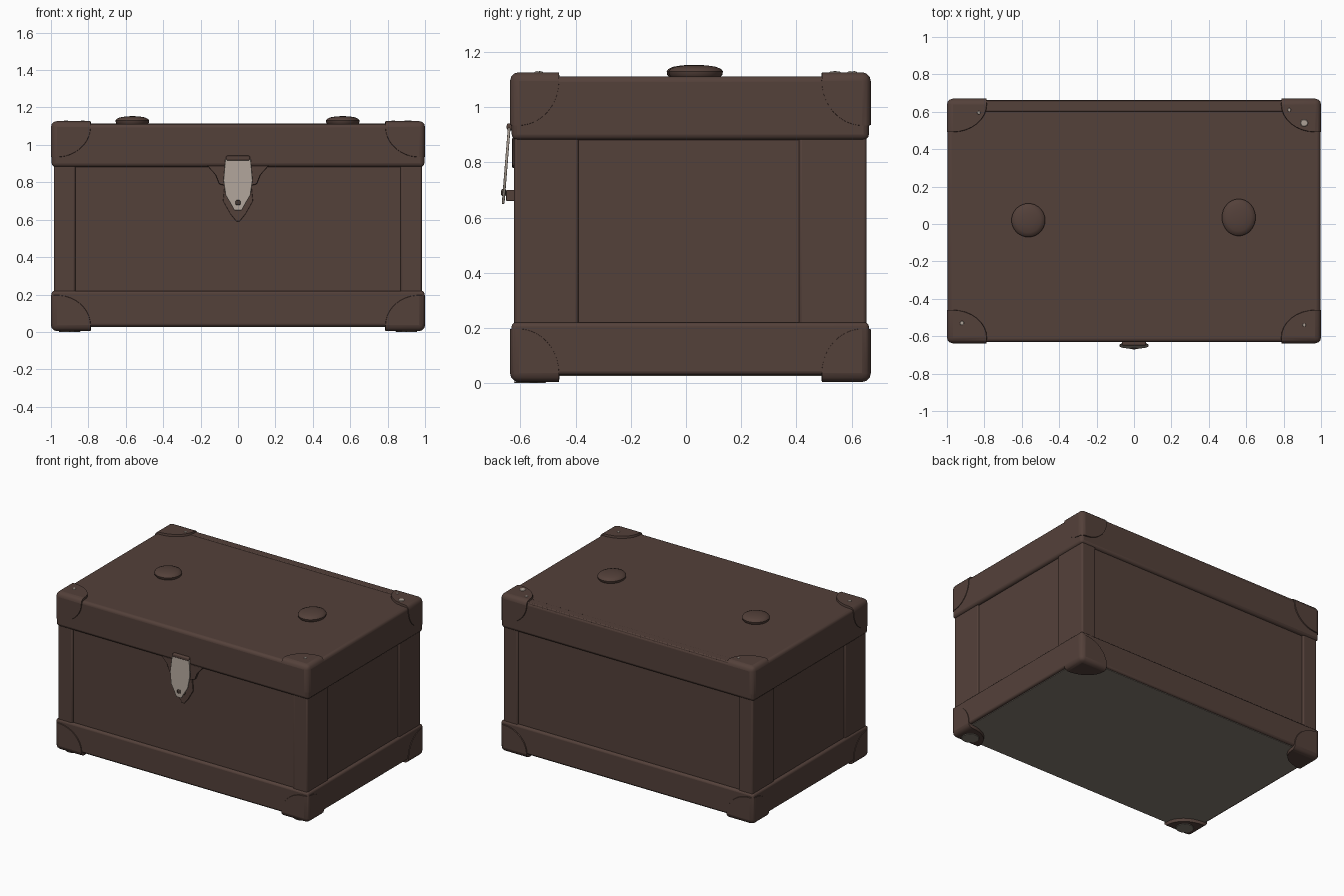
import bpy, bmesh, math
from mathutils import Vector

if "Cube" in bpy.data.objects:
    bpy.data.objects.remove(bpy.data.objects["Cube"], do_unlink=True)


def material(name, colour):
    m = bpy.data.materials.new(name)
    m.use_nodes = True
    m.diffuse_color = (*colour, 1)
    bsdf = next(n for n in m.node_tree.nodes if n.type == "BSDF_PRINCIPLED")
    bsdf.inputs["Base Color"].default_value = (*colour, 1)
    bsdf.inputs["Roughness"].default_value = 0.8
    return m


brown = material("brown leather", (0.088, 0.052, 0.042))
grey = material("grey underside", (0.23, 0.2, 0.165))
metal = material("worn metal", (0.42, 0.36, 0.31))
dark = material("dark iron", (0.06, 0.042, 0.034))


def smooth(obj):
    bpy.ops.object.select_all(action="DESELECT")
    obj.select_set(True)
    bpy.context.view_layer.objects.active = obj
    bpy.ops.object.shade_smooth_by_angle(angle=math.radians(35))


def finish(name, bm, mat, bevel=0):
    bmesh.ops.recalc_face_normals(bm, faces=bm.faces)
    mesh = bpy.data.meshes.new(name)
    bm.to_mesh(mesh)
    bm.free()
    mesh.materials.append(mat)
    obj = bpy.data.objects.new(name, mesh)
    bpy.context.collection.objects.link(obj)
    if bevel:
        mod = obj.modifiers.new("Soft edges", "BEVEL")
        mod.width, mod.segments = bevel, 3
        mod.limit_method = "ANGLE"
    smooth(obj)
    return obj


def box(name, lo, hi, mat=brown, bevel=0):
    lo, hi = Vector(lo), Vector(hi)
    bm = bmesh.new()
    bmesh.ops.create_cube(bm, size=1)
    bmesh.ops.scale(bm, vec=hi - lo, verts=bm.verts)
    bmesh.ops.translate(bm, vec=(lo + hi) / 2, verts=bm.verts)
    return finish(name, bm, mat, bevel)


def front_plate(name, half_profile, y_back, thickness, mat, bevel=0, lean=0):
    """Symmetric outline of (x, z) points, extruded toward the front."""
    outline = half_profile + [(-x, z) for x, z in reversed(half_profile)]
    top = half_profile[0][1]
    bm = bmesh.new()
    face = bm.faces.new([bm.verts.new((x, y_back - lean * (top - z), z)) for x, z in outline])
    new = bmesh.ops.extrude_face_region(bm, geom=[face])["geom"]
    moved = [v for v in new if isinstance(v, bmesh.types.BMVert)]
    bmesh.ops.translate(bm, vec=(0, -thickness, 0), verts=moved)
    return finish(name, bm, mat, bevel)


def lathe(name, profile, centre, mat, scale=(1, 1, 1), segments=32):
    bm = bmesh.new()
    verts = [bm.verts.new((r, 0, z)) for r, z in profile]
    edges = [bm.edges.new(pair) for pair in zip(verts, verts[1:])]
    bmesh.ops.spin(bm, geom=verts + edges, axis=(0, 0, 1), cent=(0, 0, 0),
                   angle=math.tau, steps=segments)
    bmesh.ops.remove_doubles(bm, verts=bm.verts, dist=0.0005)
    bmesh.ops.scale(bm, vec=scale, verts=bm.verts)
    bmesh.ops.translate(bm, vec=centre, verts=bm.verts)
    return finish(name, bm, mat)


def corner_cap(name, corner, inward):
    """Rounded box at a corner, trimmed by an ellipsoid."""
    far = corner + inward * 0.28
    cap = box(name, [min(p) for p in zip(corner, far)],
              [max(p) for p in zip(corner, far)], bevel=0.032)
    bm = bmesh.new()
    bmesh.ops.create_uvsphere(bm, u_segments=32, v_segments=20, radius=1)
    bmesh.ops.scale(bm, vec=(0.185, 0.15, 0.165), verts=bm.verts)
    bmesh.ops.translate(bm, vec=corner + inward * 0.03, verts=bm.verts)
    cutter = finish("cap_trimmer", bm, brown)
    cutter.hide_render = True
    trim = cap.modifiers.new("Trim", "BOOLEAN")
    trim.operation, trim.solver, trim.object = "INTERSECT", "EXACT", cutter
    bpy.context.view_layer.update()
    graph = bpy.context.evaluated_depsgraph_get()
    trimmed = bpy.data.meshes.new_from_object(cap.evaluated_get(graph))
    cap.modifiers.clear()
    cap.data = trimmed
    bpy.data.objects.remove(cutter, do_unlink=True)
    smooth(cap)


FRONT, BACK = -0.632, 0.663

# Body: recessed panels, wrapped by base band, corner posts and lid
box("body_panels", (-0.973, FRONT + 0.02, 0.06), (0.973, BACK - 0.02, 0.95))
box("base_band", (-0.996, FRONT, 0.03), (0.996, BACK, 0.22), bevel=0.014)
box("lid", (-0.996, FRONT, 0.882), (0.996, BACK, 1.112), bevel=0.02)
box("lid_back_rim", (-0.98, 0.602, 1.09), (0.98, BACK - 0.004, 1.115), bevel=0.006)
box("underside", (-0.975, FRONT + 0.015, 0.026), (0.975, BACK - 0.015, 0.05), grey)

for sx, side in ((-1, "right"), (1, "left")):
    xs = sorted((sx * 0.87, sx * 0.983))
    box(f"front_post_{side}", (xs[0], FRONT + 0.009, 0.2), (xs[1], -0.39, 0.9), bevel=0.01)
    box(f"back_post_{side}", (xs[0], 0.41, 0.2), (xs[1], BACK - 0.009, 0.9), bevel=0.01)

    # Corner caps on lid and base
    for y, sy, end in ((-0.638, -1, "front"), (0.67, 1, "back")):
        corner_cap(f"lid_cap_{end}_{side}", Vector((sx, y, 1.127)), Vector((-sx, -sy, -1)))
        corner_cap(f"foot_cap_{end}_{side}", Vector((sx, y, 0.004)), Vector((-sx, -sy, 1)))

    # Worn soles under the front feet
    sole = [(0, 0), (0.055, 0), (0.06, 0.006), (0, 0.006)]
    lathe(f"foot_sole_{side}", sole, (sx * 0.9, -0.565, 0), grey, segments=20)

# Lid knobs and worn studs on the caps
knob = [(0, 0), (0.08, 0), (0.088, 0.01), (0.09, 0.022), (0.084, 0.031),
        (0.066, 0.039), (0.036, 0.044), (0, 0.046)]
lathe("lid_knob_right", knob, (-0.565, 0.02, 1.108), brown)
lathe("lid_knob_left", knob, (0.56, 0.035, 1.108), brown, scale=(1, 1.1, 1))
stud = [(0, 0), (1, 0), (0.8, 0.004), (0, 0.005)]
for i, (x, y, r) in enumerate([(0.91, 0.54, 0.022), (0.83, 0.61, 0.01), (-0.83, 0.595, 0.01),
                               (-0.92, -0.53, 0.012), (0.91, -0.48 - 0.06, 0.01)]):
    lathe(f"cap_stud_{i + 1}", stud, (x, y, 1.126), metal, scale=(r, r, 1), segments=10)

# Latch: flared lid flap, backing, hasp, hinge barrel and rivet
front_plate("latch_flap", [(0.165, 0.89), (0.12, 0.84), (0.1, 0.79), (0.06, 0.78)],
            FRONT + 0.024, 0.022, brown, 0.004)
front_plate("latch_backing", [(0.07, 0.8), (0.08, 0.7), (0.04, 0.63), (0.008, 0.59)],
            FRONT + 0.024, 0.012, brown, 0.004)
front_plate("latch_hasp", [(0.068, 0.925), (0.078, 0.81), (0.066, 0.73), (0.042, 0.69), (0.02, 0.65)],
            FRONT - 0.004, 0.01, metal, 0.003, lean=0.08)
box("latch_hinge", (-0.065, FRONT - 0.018, 0.916), (0.065, FRONT + 0.01, 0.942), brown, 0.008)
box("latch_staple", (-0.02, FRONT - 0.02, 0.66), (0.02, FRONT + 0.02, 0.7), brown, 0.004)
box("latch_rivet", (-0.013, FRONT - 0.038, 0.678), (0.013, FRONT - 0.02, 0.704), dark, 0.006)
